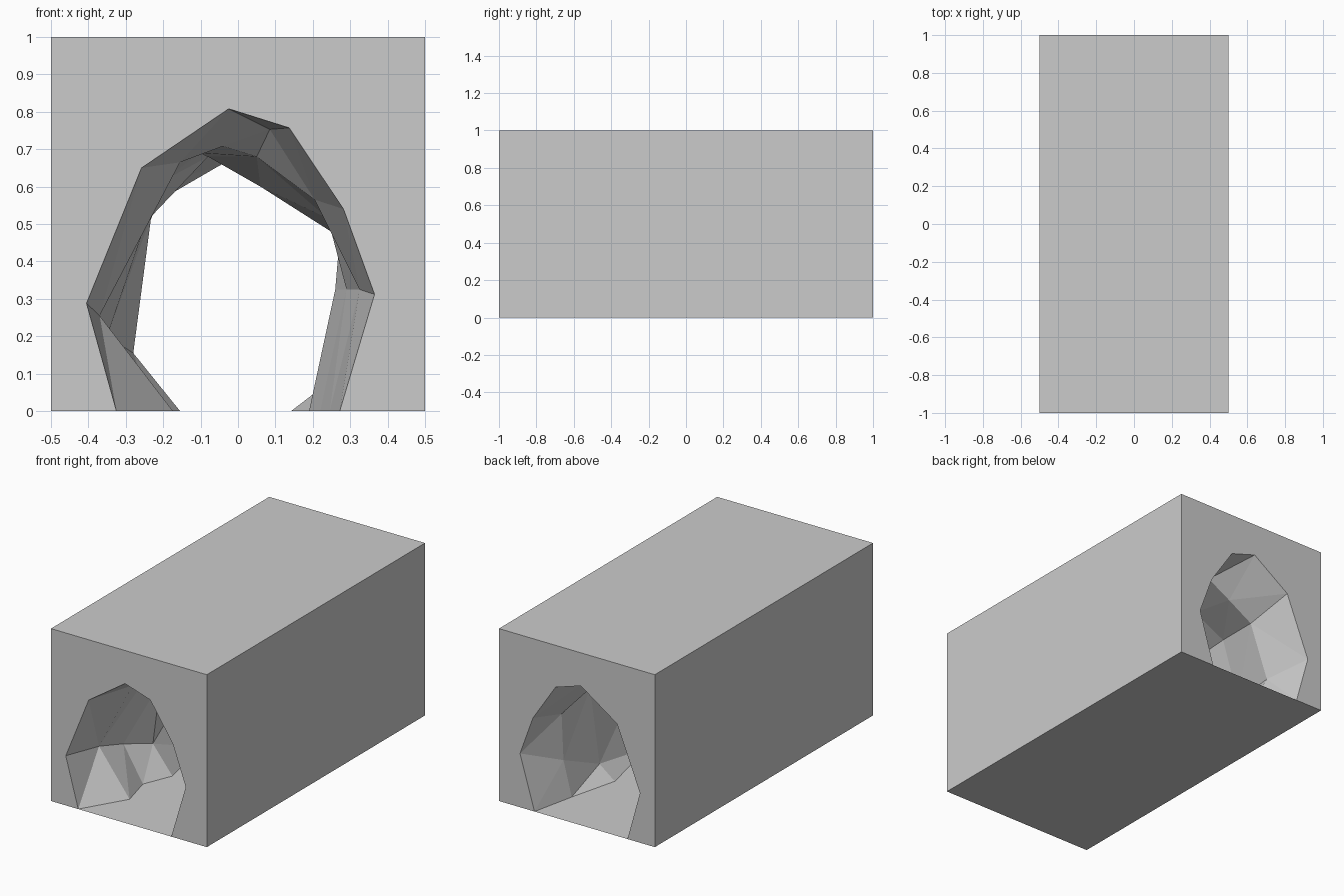
import bpy, bmesh

if "Cube" in bpy.data.objects:
    bpy.data.objects.remove(bpy.data.objects["Cube"])

# Tunnel cross-sections: both mouths share one profile (left floor to right floor)
MOUTH = [(-.325, 0), (-.405, .288), (-.258, .65), (-.025, .808),
         (.137, .757), (.282, .54), (.365, .312), (.272, 0)]
RINGS = [
    (-1.0, MOUTH),
    (-.745, [(-.174, 0), (-.37, .255), (-.155, .665), (-.04, .708),
             (.085, .753), (.205, .565), (.325, .325), (.245, 0)]),
    (-.55, [(-.225, 0), (-.35, .2), (-.21, .61), (-.1, .69),
            (.05, .68), (.24, .515), (.29, .325), (.22, 0)]),
    (-.38, [(-.155, 0), (-.28, .155), (-.232, .52), (-.08, .68),
            (.06, .6), (.272, .465), (.26, .325), (.19, 0)]),
    (0.0, [(-.24, 0), (-.37, .25), (-.27, .58), (-.05, .74),
           (.1, .73), (.3, .52), (.34, .3), (.24, 0)]),
    (.45, [(-.25, 0), (-.37, .26), (-.26, .6), (-.06, .7),
           (.1, .71), (.3, .5), (.24, .075), (.142, 0)]),
    (.74, [(-.2, 0), (-.33, .25), (-.215, .56), (-.06, .65),
           (.085, .73), (.28, .465), (.268, .2), (.215, 0)]),
    (1.0, MOUTH),
]


def make_object(name, bm):
    mesh = bpy.data.meshes.new(name)
    bm.to_mesh(mesh)
    bm.free()
    obj = bpy.data.objects.new(name, mesh)
    bpy.context.collection.objects.link(obj)
    return obj


bm = bmesh.new()

# Faceted tunnel wall, facing into the passage
loops = [[bm.verts.new((x, y, z)) for x, z in pts] for y, pts in RINGS]
wall = []
for a, b in zip(loops, loops[1:]):
    for i in range(len(a) - 1):
        wall.append(bm.faces.new((a[i], a[i + 1], b[i + 1], b[i])))
bmesh.ops.triangulate(bm, faces=wall, quad_method='SHORT_EDGE')

# Block ends with the arched openings cut out
ends = []
for y, loop in ((-1, loops[0]), (1, loops[-1])):
    bl, br, tr, tl = [bm.verts.new((x, y, z)) for x, z in
                      ((-.5, 0), (.5, 0), (.5, 1), (-.5, 1))]
    ring = [bl] + loop + [br, tr, tl]
    bm.faces.new(ring if y < 0 else ring[::-1])
    ends.append((bl, br, tr, tl))

# Block sides and roof
f, k = ends
for i in (1, 2, 3):
    j = (i + 1) % 4
    bm.faces.new((f[i], k[i], k[j], f[j]))
make_object("tunnel_block", bm)

# Flat floor under the whole block
bm = bmesh.new()
bm.faces.new([bm.verts.new(p) for p in
              ((-.5, -1, 0), (-.5, 1, 0), (.5, 1, 0), (.5, -1, 0))])
make_object("floor", bm)
